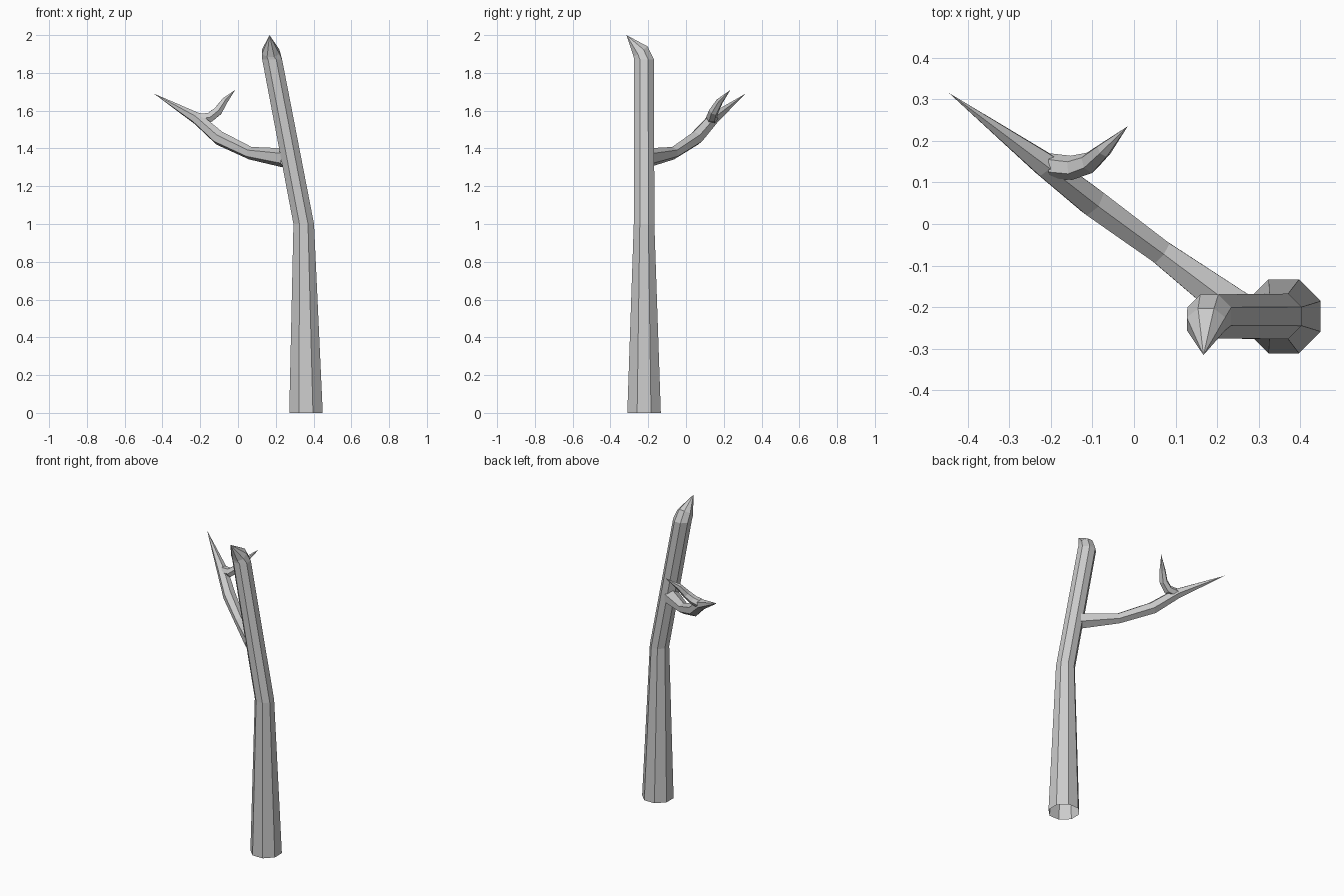
import bpy, bmesh, math
from mathutils import Vector

if "Cube" in bpy.data.objects:
    bpy.data.objects.remove(bpy.data.objects["Cube"])


def limb(name, rings, tip, sides, ref, phase=0.0, first_normal=None):
    """Flat-faced tube through (centre, circumradius, normal or None), closed to a point."""
    bm = bmesh.new()
    pts = [Vector(r[0]) for r in rings] + [Vector(tip)]
    loops = []
    for i, (c, r, n) in enumerate(rings):
        if n is None:
            ahead = (pts[i + 1] - pts[i]).normalized()
            back = (pts[i] - pts[i - 1]).normalized() if i else ahead
            n = ahead + back
        n = Vector(n).normalized()
        u = (Vector(ref) - Vector(ref).dot(n) * n).normalized()
        v = n.cross(u)
        loop = []
        for k in range(sides):
            a = math.tau * (k + phase) / sides
            loop.append(bm.verts.new(pts[i] + r * (math.cos(a) * u + math.sin(a) * v)))
        loops.append(loop)
    for a, b in zip(loops, loops[1:]):
        for k in range(sides):
            j = (k + 1) % sides
            bm.faces.new((a[k], a[j], b[j], b[k]))
    end = bm.verts.new(tip)
    for k in range(sides):
        bm.faces.new((loops[-1][k], loops[-1][(k + 1) % sides], end))
    me = bpy.data.meshes.new(name)
    bm.to_mesh(me)
    bm.free()
    ob = bpy.data.objects.new(name, me)
    bpy.context.collection.objects.link(ob)
    return ob


UP = (0, 0, 1)

# Trunk: open octagonal tube with a bend and a splintered point leaning forward
limb("trunk", [
    ((0.36, -0.222, 0.0), 0.096, UP),
    ((0.348, -0.222, 1.0), 0.059, UP),
    ((0.181, -0.222, 1.87), 0.057, UP),
    ((0.173, -0.24, 1.912), 0.050, (0, -0.6, 0.8)),
], (0.167, -0.315, 2.0), 8, (1, 0, 0), 0.5)

# Main branch: starts inside the trunk and curves up and back
limb("branch", [
    ((0.255, -0.21, 1.348), 0.052, (-0.8, 0.6, 0.05)),
    ((0.065, -0.068, 1.375), 0.034, None),
    ((-0.1, 0.053, 1.455), 0.039, None),
    ((-0.215, 0.143, 1.557), 0.033, None),
], (-0.445, 0.315, 1.69), 6, UP)

# Twig: hooks off the branch towards the right
limb("twig", [
    ((-0.203, 0.14, 1.558), 0.030, (1, 0, 0.1)),
    ((-0.15, 0.135, 1.564), 0.029, None),
    ((-0.107, 0.147, 1.597), 0.026, None),
    ((-0.072, 0.178, 1.65), 0.019, None),
], (-0.015, 0.235, 1.71), 6, (0, 1, 0))
